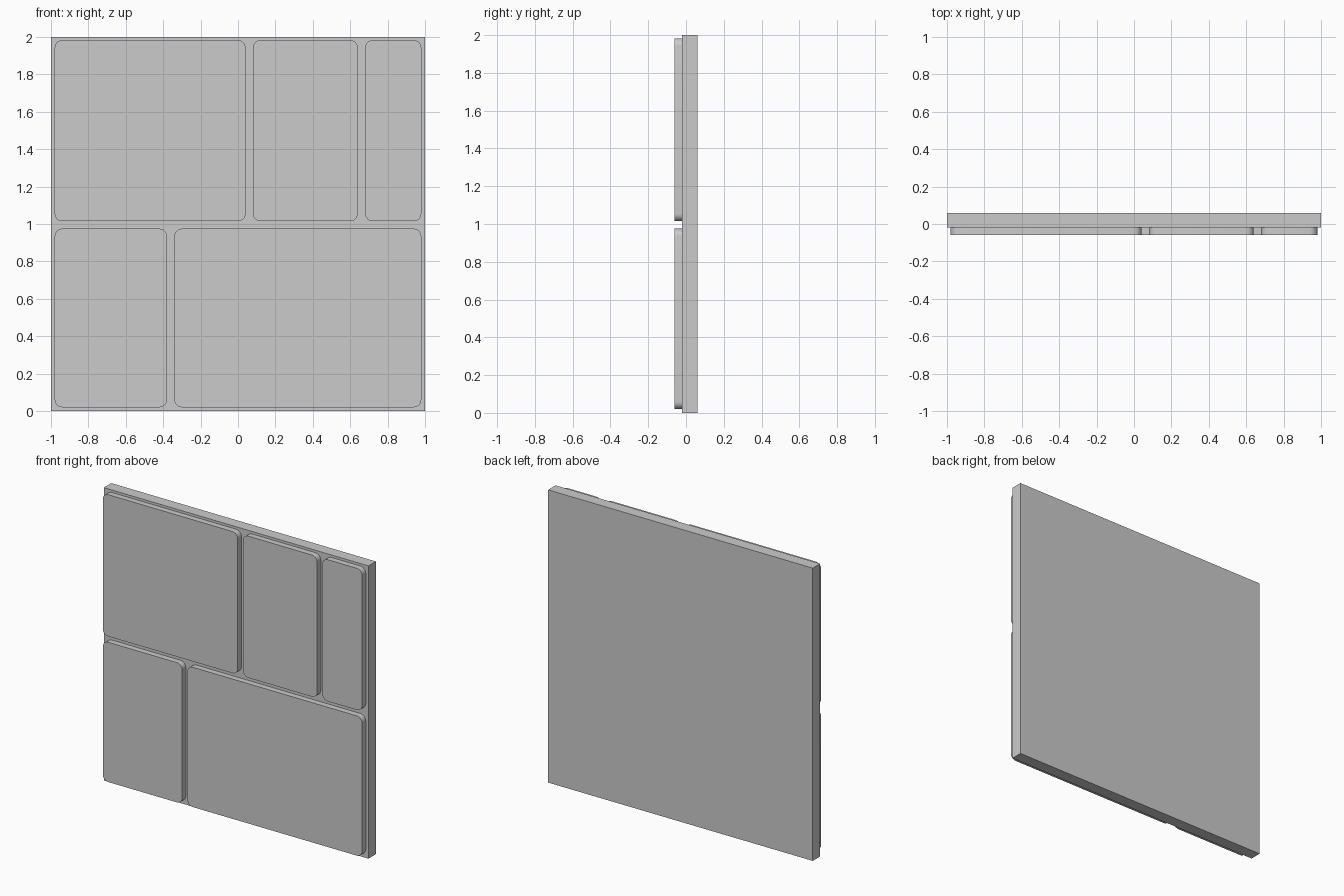
import bpy, bmesh
from math import sin, cos, pi, radians

if "Cube" in bpy.data.objects:
    bpy.data.objects.remove(bpy.data.objects["Cube"])

FRONT, JOINT, BACK = -0.06, -0.02, 0.06
RADIUS, STEPS = 0.04, 6


def prism(name, outline, y0, y1):
    """Extrude an x/z outline from y0 (front) to y1 (back)."""
    bm = bmesh.new()
    face = bm.faces.new([bm.verts.new((x, y0, z)) for x, z in outline])
    ext = bmesh.ops.extrude_face_region(bm, geom=[face], use_keep_orig=True)
    verts = [g for g in ext["geom"] if isinstance(g, bmesh.types.BMVert)]
    bmesh.ops.translate(bm, verts=verts, vec=(0, y1 - y0, 0))
    bmesh.ops.recalc_face_normals(bm, faces=bm.faces)
    mesh = bpy.data.meshes.new(name)
    bm.to_mesh(mesh)
    bm.free()
    obj = bpy.data.objects.new(name, mesh)
    bpy.context.collection.objects.link(obj)
    return obj


def rounded_rect(x0, x1, z0, z1, r=RADIUS):
    corners = [(x1 - r, z1 - r), (x0 + r, z1 - r), (x0 + r, z0 + r), (x1 - r, z0 + r)]
    return [(cx + r * cos(a), cz + r * sin(a))
            for q, (cx, cz) in enumerate(corners)
            for a in [(q + i / STEPS) * pi / 2 for i in range(STEPS + 1)]]


# Backing slab
prism("wall_backing", [(-1, 0), (1, 0), (1, 2), (-1, 2)], JOINT, BACK)

# Raised blocks: each row has a z range and the x ranges of its blocks
rows = {
    "lower": (0.02, 0.975, [(-0.98, -0.38), (-0.34, 0.98)]),
    "upper": (1.015, 1.983, [(-0.98, 0.04), (0.08, 0.64), (0.68, 0.98)]),
}
for row, (z0, z1, spans) in rows.items():
    for i, (x0, x1) in enumerate(spans, 1):
        block = prism(f"{row}_block_{i}", rounded_rect(x0, x1, z0, z1), FRONT, JOINT)
        bpy.ops.object.select_all(action="DESELECT")
        block.select_set(True)
        bpy.context.view_layer.objects.active = block
        bpy.ops.object.shade_smooth_by_angle(angle=radians(30))
